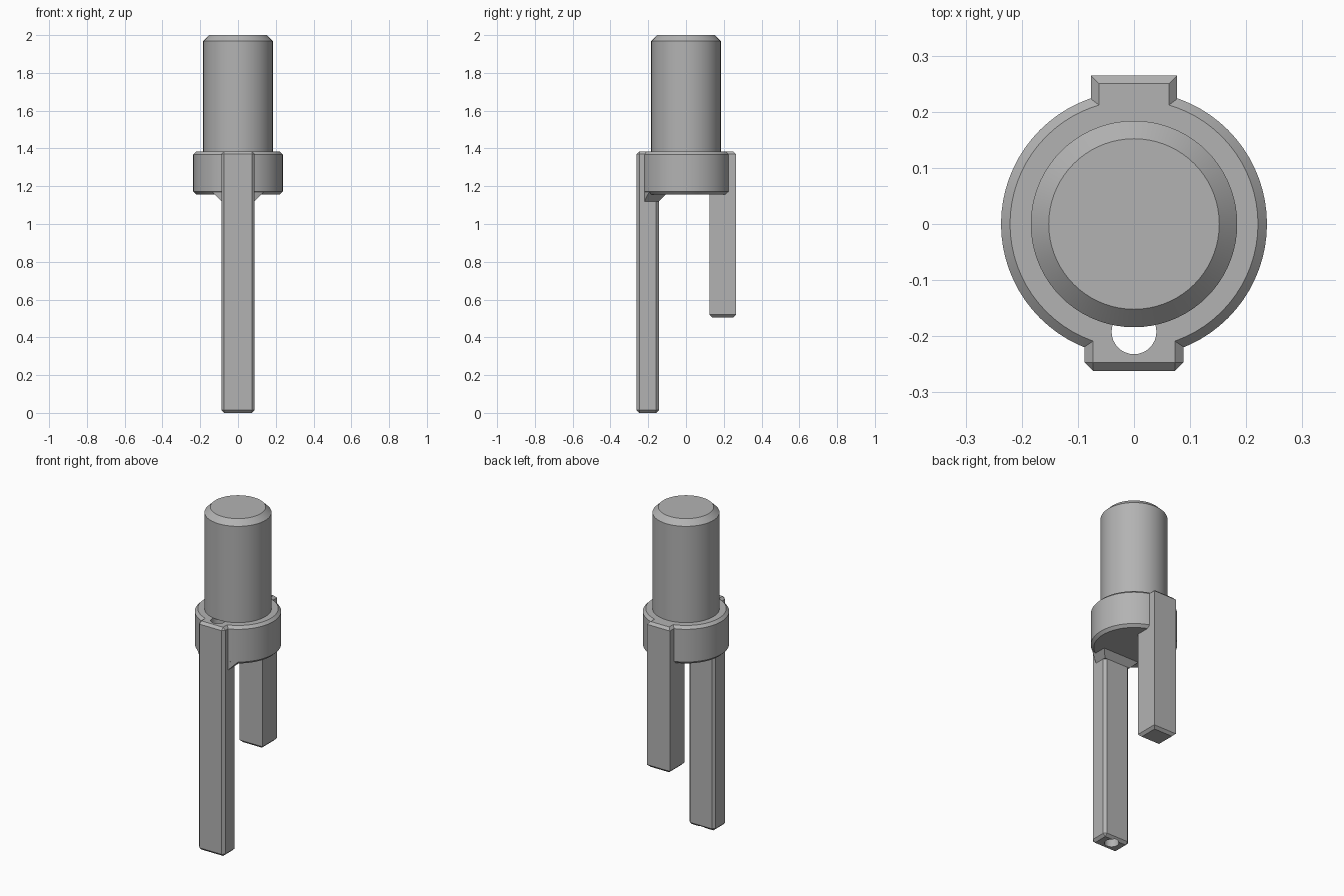
import bpy, bmesh, math
from mathutils import Matrix

if "Cube" in bpy.data.objects:
    bpy.data.objects.remove(bpy.data.objects["Cube"], do_unlink=True)

metal = bpy.data.materials.new("grey metal")
metal.use_nodes = True
grey = (0.45, 0.45, 0.45, 1)
metal.diffuse_color = grey
metal.node_tree.nodes["Principled BSDF"].inputs["Base Color"].default_value = grey


def finish(bm, name):
    bmesh.ops.recalc_face_normals(bm, faces=bm.faces)
    mesh = bpy.data.meshes.new(name)
    bm.to_mesh(mesh)
    bm.free()
    mesh.materials.append(metal)
    obj = bpy.data.objects.new(name, mesh)
    bpy.context.collection.objects.link(obj)
    return obj


def cylinder(name, radius, z0, z1, y=0, top=0, bottom=0, sides=72):
    """Upright cylinder with optional chamfers (radial, vertical) at its ends."""
    bm = bmesh.new()
    bmesh.ops.create_cone(bm, cap_ends=True, segments=sides, radius1=radius, radius2=radius,
                          depth=z1 - z0, matrix=Matrix.Translation((0, y, (z0 + z1) / 2)))
    for z, size in ((z1, top), (z0, bottom)):
        if size:
            rim = [e for e in bm.edges if all(abs(v.co.z - z) < 1e-4 for v in e.verts)]
            bmesh.ops.bevel(bm, geom=rim, offset=size, segments=1, affect='EDGES')
    return finish(bm, name)


def block(name, half, y0, y1, z0, z1, rule=None, size=0.015):
    """Box whose edges are chamfered where the rule accepts the edge centre."""
    bm = bmesh.new()
    bmesh.ops.create_cube(bm, size=1)
    for v in bm.verts:
        v.co.x *= 2 * half
        v.co.y = y1 if v.co.y > 0 else y0
        v.co.z = z1 if v.co.z > 0 else z0
    if rule:
        edges = [e for e in bm.edges if rule((e.verts[0].co + e.verts[1].co) / 2)]
        bmesh.ops.bevel(bm, geom=edges, offset=size, segments=1, affect='EDGES')
    return finish(bm, name)


def combine(target, tool, operation):
    """Apply a boolean and discard the tool."""
    mod = target.modifiers.new("join", 'BOOLEAN')
    mod.operation = operation
    mod.solver = 'EXACT'
    mod.object = tool
    bpy.context.view_layer.update()
    result = bpy.data.meshes.new_from_object(
        target.evaluated_get(bpy.context.evaluated_depsgraph_get()))
    target.modifiers.clear()
    target.data = result
    bpy.data.objects.remove(tool, do_unlink=True)


TOP = 1.385      # upper face of the collar and legs
UNDER = 1.155    # lower face of the collar

# Pin
pin = cylinder("pin", 0.184, TOP, 2.0, top=0.032)

# Collar with both legs
collar = cylinder("collar_with_legs", 0.237, UNDER, TOP, top=0.016, bottom=0.016)
front_leg = block("front_leg", 0.088, -0.262, -0.143, 0, TOP, lambda c: True)
rear_leg = block("rear_leg", 0.077, 0.125, 0.265, 0.505, TOP,
                 lambda c: abs(c.z - 0.505) < 1e-4 or (c.z > TOP - 1e-4 and c.y > 0.13))

# Flared gusset under the collar, trimmed to the collar's outline
gusset = block("gusset", 0.088, -0.3, -0.143, 1.12, UNDER + 0.02)
for v in gusset.data.vertices:
    if v.co.z > UNDER:
        v.co.x *= 1.6
        v.co.y += 0.053 if v.co.y > -0.2 else 0
combine(gusset, cylinder("trim", 0.2365, 1, UNDER + 0.018), 'INTERSECT')

for part in (front_leg, rear_leg, gusset):
    combine(collar, part, 'UNION')

# Wire hole up through the front leg
combine(collar, cylinder("hole", 0.04, -0.1, TOP + 0.1, y=-0.192, sides=32), 'DIFFERENCE')

for obj in (pin, collar):
    bpy.ops.object.select_all(action='DESELECT')
    obj.select_set(True)
    bpy.context.view_layer.objects.active = obj
    bpy.ops.object.shade_smooth_by_angle(angle=math.radians(25))
